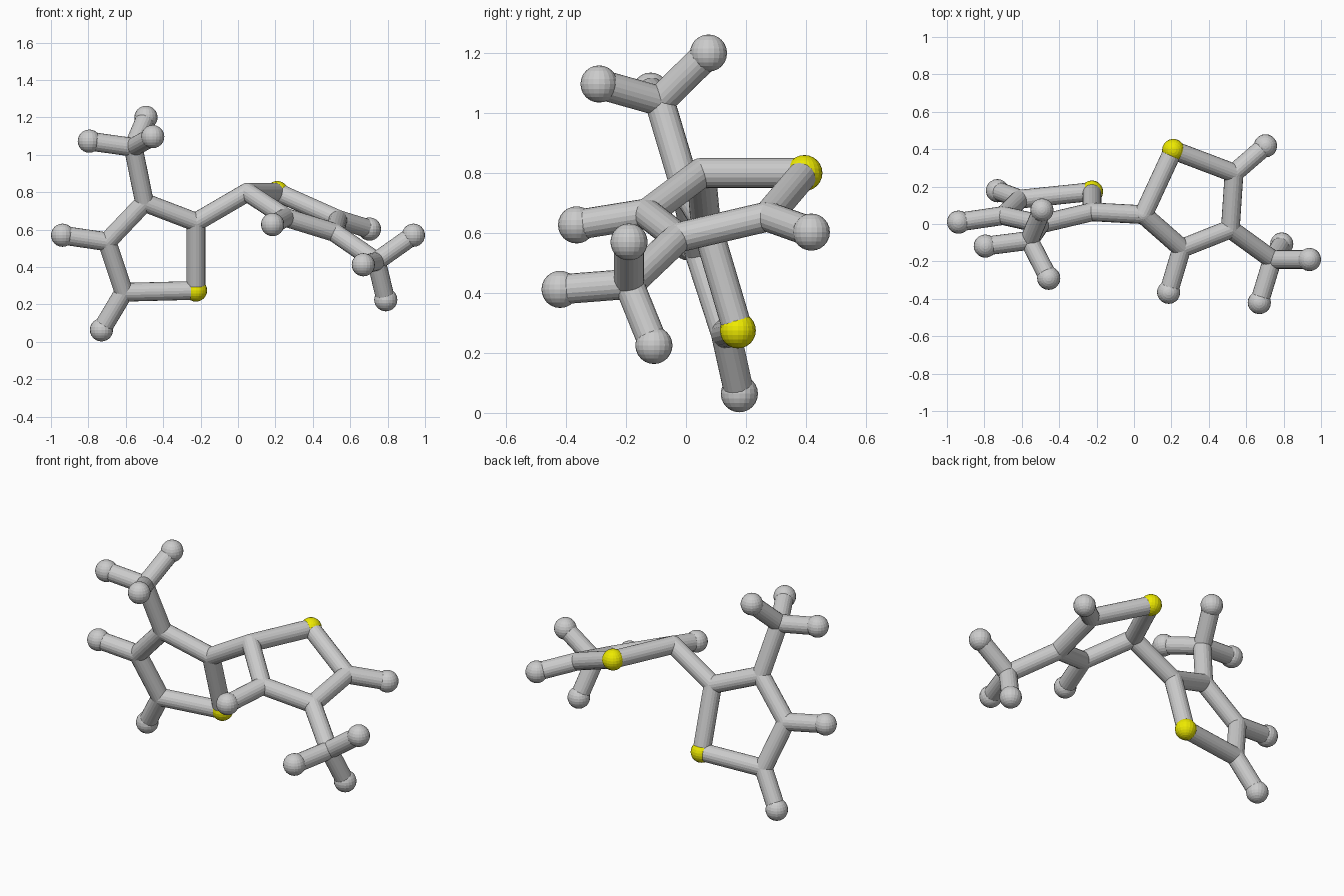
import bpy
from mathutils import Vector

if "Cube" in bpy.data.objects:
    bpy.data.objects.remove(bpy.data.objects["Cube"])

BOND_R, CARBON_R, SULFUR_R, HYDROGEN_R = 0.05, 0.05, 0.06, 0.062
SIDES = 20

yellow = bpy.data.materials.new("sulfur_yellow")
yellow.diffuse_color = (0.85, 0.82, 0.0, 1)
yellow.use_nodes = True
yellow.node_tree.nodes["Principled BSDF"].inputs["Base Color"].default_value = yellow.diffuse_color


def ball(name, pos, radius, mat=None):
    bpy.ops.mesh.primitive_uv_sphere_add(segments=SIDES, ring_count=12, radius=radius, location=pos)
    ob = bpy.context.object
    ob.name = name
    if mat:
        ob.data.materials.append(mat)


def bond(name, a, b):
    a, b = Vector(a), Vector(b)
    d = b - a
    bpy.ops.mesh.primitive_cylinder_add(vertices=SIDES, radius=BOND_R, depth=d.length, location=(a + b) / 2)
    ob = bpy.context.object
    ob.name = name
    ob.rotation_euler = d.to_track_quat('Z', 'Y').to_euler()


def build_ring(side, ring, hydrogens, methyl_at, methyl, methyl_hydrogens):
    # Five-membered ring: sulfur first, then four carbons
    for i, p in enumerate(ring):
        if i == 0:
            ball(side + "_sulfur", p, SULFUR_R, yellow)
        else:
            ball(side + "_ring_carbon", p, CARBON_R)
        bond(side + "_ring_bond", p, ring[(i + 1) % 5])
    # Hydrogens on the ring
    for i, p in hydrogens.items():
        ball(side + "_ring_hydrogen", p, HYDROGEN_R)
        bond(side + "_hydrogen_bond", ring[i], p)
    # Methyl group
    ball(side + "_methyl_carbon", methyl, CARBON_R)
    bond(side + "_methyl_bond", ring[methyl_at], methyl)
    for p in methyl_hydrogens:
        ball(side + "_methyl_hydrogen", p, HYDROGEN_R)
        bond(side + "_methyl_hydrogen_bond", methyl, p)


left = [(-0.225, 0.173, 0.275), (-0.225, 0.065, 0.64), (-0.50, 0.0, 0.745),
        (-0.70, 0.045, 0.535), (-0.61, 0.133, 0.265)]
right = [(0.21, 0.395, 0.80), (0.05, 0.05, 0.80), (0.255, -0.13, 0.665),
         (0.515, -0.027, 0.585), (0.535, 0.272, 0.655)]

build_ring("left", left,
           {3: (-0.938, 0.01, 0.57), 4: (-0.73, 0.178, 0.064)},
           2, (-0.56, -0.088, 1.04),
           [(-0.795, -0.118, 1.073), (-0.492, 0.075, 1.20), (-0.456, -0.29, 1.097)])

build_ring("right", right,
           {2: (0.185, -0.365, 0.627), 4: (0.703, 0.418, 0.603)},
           3, (0.74, -0.19, 0.43),
           [(0.938, -0.19, 0.57), (0.67, -0.42, 0.412), (0.79, -0.107, 0.225)])

# Bond joining the two rings
bond("linking_bond", left[1], right[1])
